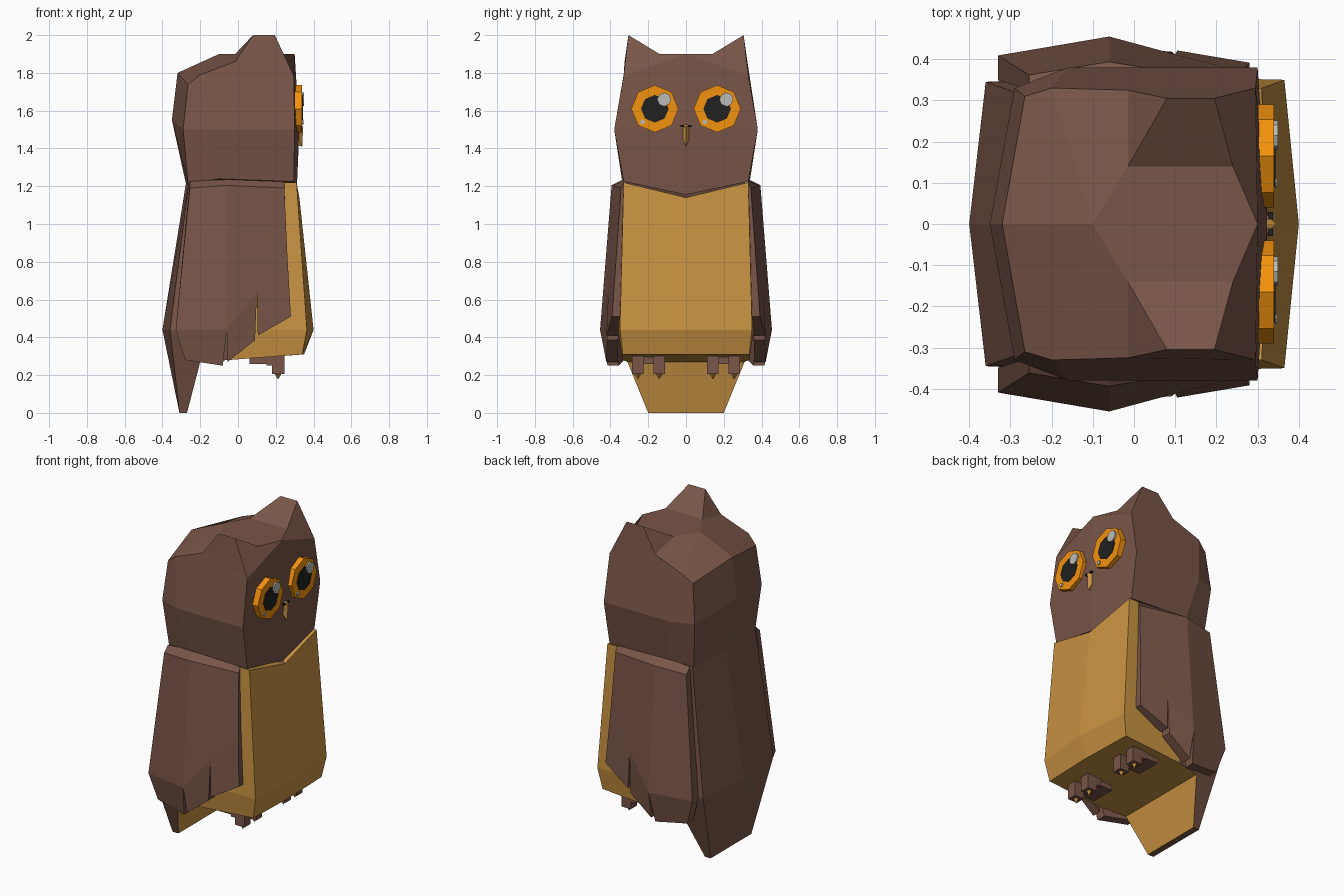
import bpy, bmesh, math
from mathutils import Matrix, Vector

if "Cube" in bpy.data.objects:
    bpy.data.objects.remove(bpy.data.objects["Cube"])


def mat(name, col):
    m = bpy.data.materials.new(name)
    m.diffuse_color = (*col, 1)
    m.use_nodes = True
    m.node_tree.nodes["Principled BSDF"].inputs["Base Color"].default_value = m.diffuse_color
    return m


BROWN = mat("brown", (0.19, 0.091, 0.065))
TAN = mat("tan", (0.58, 0.29, 0.055))
ORANGE = mat("orange", (0.9, 0.29, 0.004))
BLACK = mat("black", (0.015, 0.015, 0.015))
PALE = mat("pale_grey", (0.5, 0.5, 0.48))


def finish(bm, name, mats):
    bmesh.ops.remove_doubles(bm, verts=bm.verts, dist=0.0005)
    bmesh.ops.recalc_face_normals(bm, faces=bm.faces)
    me = bpy.data.meshes.new(name)
    bm.to_mesh(me)
    bm.free()
    for m in mats:
        me.materials.append(m)
    ob = bpy.data.objects.new(name, me)
    bpy.context.collection.objects.link(ob)
    return ob


def mirrored(name, pts, faces, mats):
    """Build named points and 'a b c' faces on +y, plus their mirror image."""
    bm = bmesh.new()
    for s in (1, -1):
        vs = {k: bm.verts.new((x, y * s, z)) for k, (x, y, z) in pts.items()}
        for slot, text in faces:
            f = bm.faces.new([vs[k] for k in text.split()])
            f.material_index = slot
    return finish(bm, name, mats)


def box(name, lo, hi, m):
    bm = bmesh.new()
    lo, hi = Vector(lo), Vector(hi)
    bmesh.ops.create_cube(bm, size=1)
    for v in bm.verts:
        v.co = [(lo[i] + hi[i]) / 2 + v.co[i] * (hi[i] - lo[i]) for i in range(3)]
    return finish(bm, name, [m])


def disc(name, x0, x1, y, z, r, m, sides=8):
    bm = bmesh.new()
    bmesh.ops.create_cone(bm, cap_ends=True, segments=sides, radius1=r, radius2=r, depth=x1 - x0)
    bm.transform(Matrix.Translation(((x0 + x1) / 2, y, z)) @ Matrix.Rotation(math.pi / 2, 4, 'Y'))
    return finish(bm, name, [m])


# Body: tan belly, brown back and tail in one faceted shell
body = {
    "f0": (0.325, 0, 1.14), "f1": (0.31, 0.33, 1.22), "s0": (-0.05, 0.33, 1.22),
    "r0": (-0.26, 0.31, 1.22), "b0": (-0.275, 0, 1.22),
    "g0": (0.40, 0, 0.44), "g1": (0.365, 0.35, 0.44), "s1": (-0.05, 0.36, 0.44),
    "r1": (-0.36, 0.345, 0.44), "b1": (-0.40, 0, 0.44),
    "h0": (0.35, 0, 0.31), "h1": (0.34, 0.335, 0.31), "s2": (-0.05, 0.335, 0.28),
    "s3": (-0.05, 0, 0.28), "u1": (-0.20, 0.31, 0.27), "u0": (-0.20, 0, 0.27),
    "t1": (-0.27, 0.2, 0), "t0": (-0.27, 0, 0), "v1": (-0.31, 0.2, 0), "v0": (-0.31, 0, 0),
}
mirrored("body", body, [
    (1, "f0 f1 g1 g0"), (1, "f1 s0 s1 g1"), (0, "s0 r0 r1 s1"), (0, "r0 b0 b1 r1"),
    (1, "g0 g1 h1 h0"), (1, "g1 s1 s2 h1"), (1, "h0 h1 s2 s3"),
    (1, "s3 s2 u1 u0"), (1, "u0 u1 t1 t0"), (0, "t0 t1 v1 v0"),
    (0, "b1 r1 v1 v0"), (0, "s1 r1 u1 s2"), (0, "r1 v1 t1 u1"),
    (1, "f0 f1 s0"), (0, "f0 s0 r0 b0")], [BROWN, TAN])

# Head with ear tufts
head = {
    "f0": (0.31, 0, 1.155), "f1": (0.295, 0.33, 1.225), "s0": (-0.1, 0.34, 1.24),
    "r0": (-0.265, 0.30, 1.215), "b0": (-0.275, 0, 1.21),
    "g0": (0.325, 0, 1.5), "g1": (0.30, 0.38, 1.5), "s1": (-0.16, 0.38, 1.5),
    "r1": (-0.29, 0.33, 1.5), "b1": (-0.35, 0, 1.55),
    "h0": (0.30, 0, 1.9), "h1": (0.295, 0.33, 1.785), "s2": (-0.015, 0.325, 1.86),
    "q": (-0.2, 0.33, 1.79), "r2": (-0.265, 0.31, 1.74), "b2": (-0.32, 0, 1.80),
    "c": (-0.1, 0, 1.9), "e1": (-0.015, 0.14, 1.9), "e2": (0.24, 0.14, 1.9),
    "t1": (0.08, 0.305, 2), "t2": (0.195, 0.305, 2),
}
mirrored("head", head, [(0, t) for t in (
    "f0 f1 g1 g0", "f1 s0 s1 g1", "s0 r0 r1 s1", "r0 b0 b1 r1", "g0 g1 h1 h0",
    "g1 s1 q s2 h1", "s1 r1 r2 q", "r1 b1 b2 r2", "b2 r2 q c", "c q s2 e1",
    "c e1 e2 h0", "h0 e2 t2 h1", "e1 t1 t2 e2", "s2 t1 e1", "h1 t2 t1 s2",
    "f0 f1 s0 r0 b0")], [BROWN])

# Wings: thick faceted outline with split feather ends
wing = {
    "a": (-0.255, 1.19), "b": (-0.06, 1.205), "c": (0.245, 1.19), "d": (0.262, 0.82),
    "e": (0.28, 0.51), "f": (0.105, 0.41), "g": (0.10, 0.64), "h": (0.09, 0.385),
    "i": (-0.055, 0.27), "j": (-0.06, 0.44), "k": (-0.08, 0.25), "l": (-0.28, 0.28),
    "m": (-0.33, 0.44),
}


def wing_y(x, z):
    y = 0.395 + 0.06 * (1.19 - z) / 0.75 if z > 0.44 else 0.455 - 0.19 * (0.44 - z)
    return y - 0.17 * abs(x + 0.06)


for side, s in (("left", 1), ("right", -1)):
    bm = bmesh.new()
    out = {k: bm.verts.new((x, s * wing_y(x, z), z)) for k, (x, z) in wing.items()}
    inn = {k: bm.verts.new((x, s * (0.325 if z > 1 else wing_y(x, z) - 0.06),
                            z + (0.035 if z > 1 else 0))) for k, (x, z) in wing.items()}
    for t in ("a b j m", "b c d g j", "d e f g", "g h i j", "j k l m"):
        for d in (out, inn):
            bm.faces.new([d[k] for k in t.split()])
    rim = "abcdefghijklm"
    rim = "abcdefghij".replace("g", "g") + "klm"
    for p, q in zip(rim, rim[1:] + rim[0]):
        bm.faces.new((out[p], out[q], inn[q], inn[p]))
    finish(bm, side + "_wing", [BROWN])

# Eyes: octagonal rims, pupils and glints (glints are not mirrored)
for side, y in (("left", 0.165), ("right", -0.165)):
    disc(side + "_eye", 0.29, 0.34, y, 1.61, 0.125, ORANGE)
    disc(side + "_pupil", 0.30, 0.343, y, 1.61, 0.073, BLACK)
    disc(side + "_glint", 0.31, 0.35, y + 0.05, 1.66, 0.036, PALE)
    disc(side + "_small_glint", 0.31, 0.347, y - 0.065, 1.54, 0.013, PALE)

# Beak and nostrils
mirrored("beak", {
    "a": (0.30, 0, 1.54), "b": (0.30, 0.045, 1.53), "c": (0.30, 0.035, 1.49),
    "d": (0.345, 0, 1.515), "e": (0.34, 0, 1.41), "f": (0.30, 0, 1.42)},
    [(0, "a b d"), (0, "b c d"), (0, "c e d"), (0, "c f e"), (0, "a f c b")], [TAN])
for s in (1, -1):
    box("nostril", (0.325, s * 0.02 - 0.009, 1.514), (0.338, s * 0.02 + 0.009, 1.524), BLACK)

# Feet: pad, two hooked toes each with a claw
for side, s in (("left", 1), ("right", -1)):
    box(side + "_foot", (0.06, s * 0.2 - 0.08, 0.26), (0.17, s * 0.2 + 0.08, 0.31), BROWN)
    for y in (s * 0.142, s * 0.255):
        box(side + "_toe", (0.15, y - 0.03, 0.25), (0.23, y + 0.03, 0.32), BROWN)
        box(side + "_toe_tip", (0.18, y - 0.03, 0.207), (0.245, y + 0.03, 0.30), BROWN)
        bm = bmesh.new()
        bmesh.ops.create_cone(bm, cap_ends=True, segments=4, radius1=0.001, radius2=0.022, depth=0.035)
        bm.transform(Matrix.Translation((0.212, y, 0.196)))
        finish(bm, side + "_claw", [TAN])
